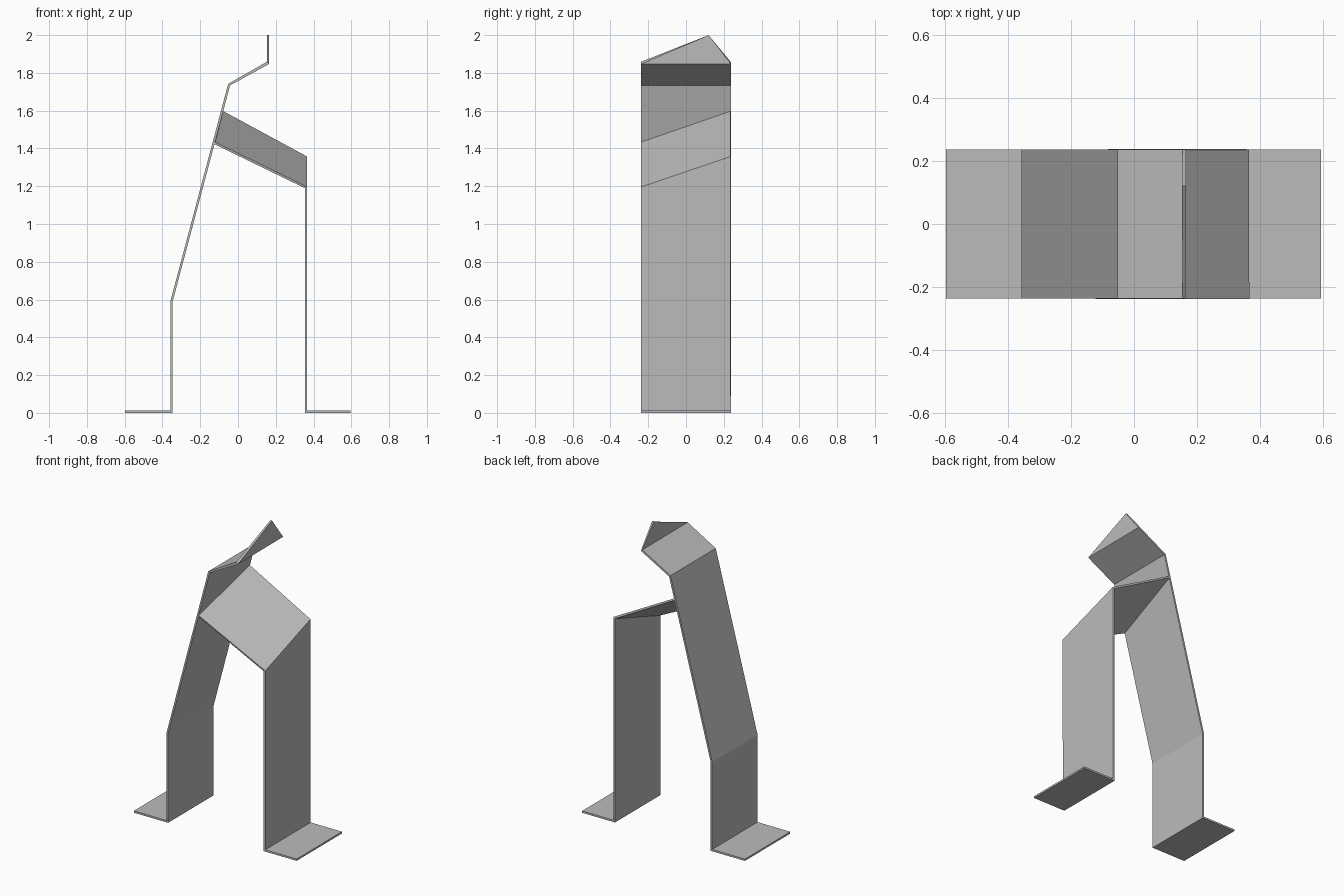
import bpy
import bmesh

THICK = 0.012
BACK, FRONT = 0.237, -0.237

cube = bpy.data.objects.get("Cube")
if cube:
    bpy.data.objects.remove(cube, do_unlink=True)

# Single sheet colour
grey = bpy.data.materials.new("sheet_grey")
grey.use_nodes = True
colour = (0.5, 0.5, 0.5, 1)
grey.diffuse_color = colour
grey.node_tree.nodes["Principled BSDF"].inputs["Base Color"].default_value = colour


def folded_sheet(name, folds, tip=None):
    """Join successive fold lines (front point, back point), with an optional pointed end."""
    bm = bmesh.new()
    rows = [[bm.verts.new(p) for p in fold] for fold in folds]
    for (a, b), (c, d) in zip(rows, rows[1:]):
        bm.faces.new((a, b, d, c))
    if tip:
        bm.faces.new((*rows[-1], bm.verts.new(tip)))
    mesh = bpy.data.meshes.new(name)
    bm.to_mesh(mesh)
    bm.free()
    mesh.materials.append(grey)
    obj = bpy.data.objects.new(name, mesh)
    bpy.context.collection.objects.link(obj)
    mod = obj.modifiers.new("sheet_thickness", "SOLIDIFY")
    mod.thickness = THICK
    mod.offset = 0
    mod.use_even_offset = True
    return obj


def straight(x, z):
    return (x, FRONT, z), (x, BACK, z)


def slanted(x_front, z_front, x_back, z_back):
    return (x_front, FRONT, z_front), (x_back, BACK, z_back)


floor = THICK / 2

# Right foot, leg, leaning body, neck and pointed head
folded_sheet("right_leg_and_head", [
    straight(-0.597, floor),
    straight(-0.352, floor),
    straight(-0.352, 0.59),
    straight(-0.047, 1.738),
    straight(0.159, 1.853),
], tip=(0.159, 0.12, 2.0))

# Left foot, leg and the obliquely folded panel that meets the body
folded_sheet("left_leg_and_panel", [
    straight(0.595, floor),
    straight(0.36, floor),
    slanted(0.36, 1.193, 0.36, 1.353),
    slanted(-0.123, 1.428, -0.08, 1.592),
])
